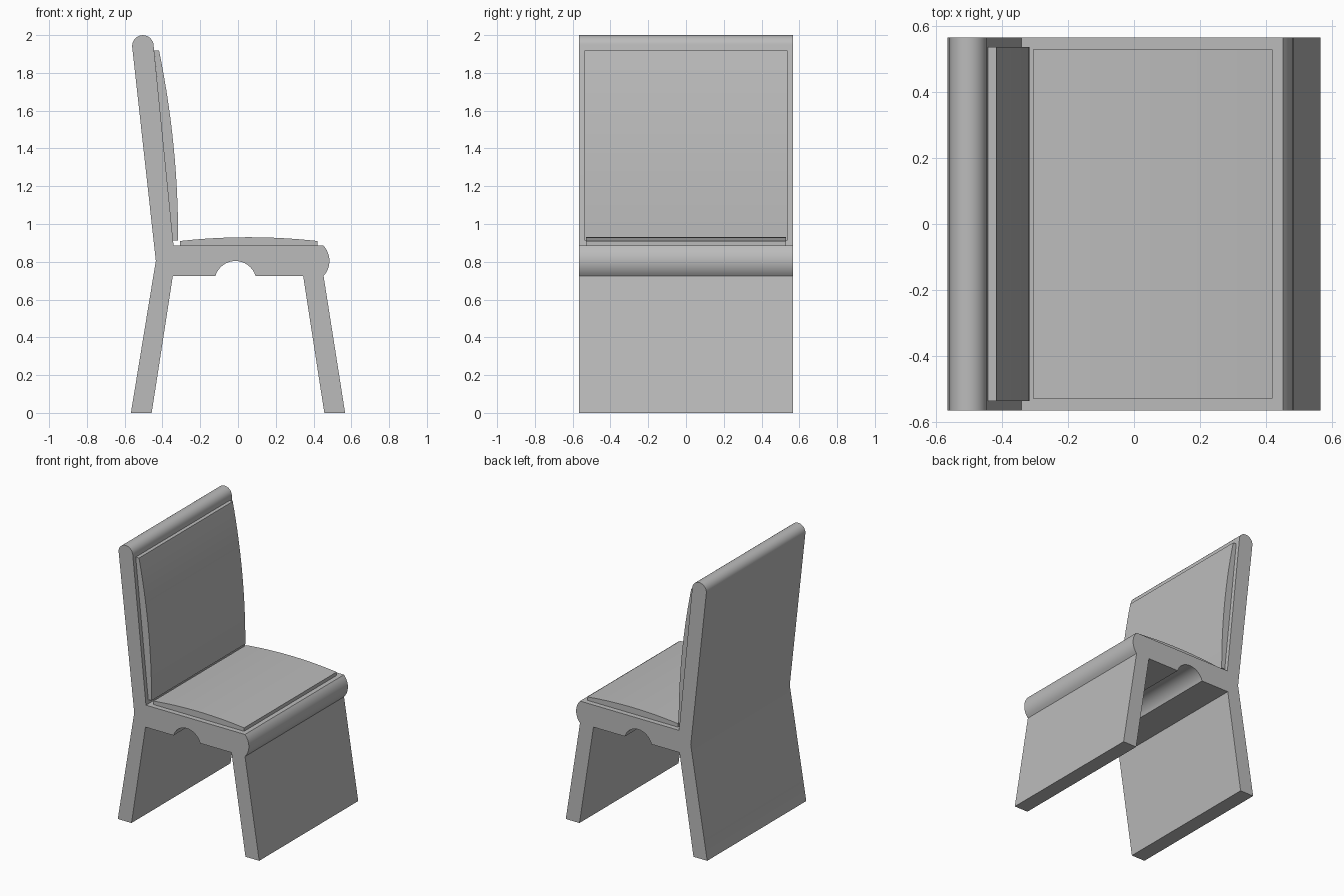
import bpy
import bmesh
import math
from mathutils import Vector

if "Cube" in bpy.data.objects:
    bpy.data.objects.remove(bpy.data.objects["Cube"])

grey = bpy.data.materials.new("plain_grey")
grey.diffuse_color = (0.5, 0.5, 0.5, 1)
grey.use_nodes = True
grey.node_tree.nodes["Principled BSDF"].inputs["Base Color"].default_value = grey.diffuse_color


def arc(a, b, bulge, steps):
    """Points on the circular arc from a to b, rising by bulge to the left of a->b."""
    a, b = Vector(a), Vector(b)
    chord = b - a
    half = chord.length / 2
    along = chord.normalized()
    left = Vector((-along.y, along.x))
    radius = (half * half + bulge * bulge) / (2 * bulge)
    centre = (a + b) / 2 + left * (bulge - radius)
    sweep = math.atan2(half, radius - bulge)
    points = []
    for i in range(steps + 1):
        t = -sweep + 2 * sweep * i / steps
        points.append(tuple(centre + radius * (along * math.sin(t) + left * math.cos(t))))
    return points


def extrude_profile(name, profile, half_width):
    """Sweep a side profile (x, z) across the width of the chair."""
    bm = bmesh.new()
    face = bm.faces.new([bm.verts.new((x, -half_width, z)) for x, z in profile])
    swept = bmesh.ops.extrude_face_region(bm, geom=[face])
    verts = [v for v in swept["geom"] if isinstance(v, bmesh.types.BMVert)]
    bmesh.ops.translate(bm, verts=verts, vec=(0, 2 * half_width, 0))
    bmesh.ops.recalc_face_normals(bm, faces=bm.faces)
    mesh = bpy.data.meshes.new(name)
    bm.to_mesh(mesh)
    bm.free()
    mesh.materials.append(grey)
    obj = bpy.data.objects.new(name, mesh)
    bpy.context.collection.objects.link(obj)
    bpy.ops.object.select_all(action='DESELECT')
    obj.select_set(True)
    bpy.context.view_layer.objects.active = obj
    bpy.ops.object.shade_smooth_by_angle(angle=math.radians(25))
    return obj


# Frame: legs, seat slab with arched underside, rolled front edge, rounded backrest
frame = [(-0.567, 0), (-0.457, 0), (-0.345, 0.725)]
frame += arc((-0.12, 0.725), (0.093, 0.725), 0.079, 16)
frame += [(0.345, 0.725), (0.457, 0), (0.567, 0)]
frame += arc((0.453, 0.885), (0.453, 0.725), 0.031, 12)[::-1]
frame += [(-0.341, 0.885)]
frame += arc((-0.56, 1.937), (-0.447, 1.948), 0.057, 20)[::-1]
frame += [(-0.435, 0.805)]
extrude_profile("chair_frame", frame, 0.567)

# Domed seat cushion
seat = [(-0.307, 0.885)] + arc((-0.307, 0.91), (0.42, 0.91), 0.02, 14) + [(0.42, 0.885)]
extrude_profile("seat_cushion", seat, 0.53)

# Curved back cushion
back = [(-0.344, 0.913)] + [(-0.444, 1.919)]
back += arc((-0.418, 1.919), (-0.317, 0.913), 0.026, 14)
extrude_profile("back_cushion", back, 0.537)
